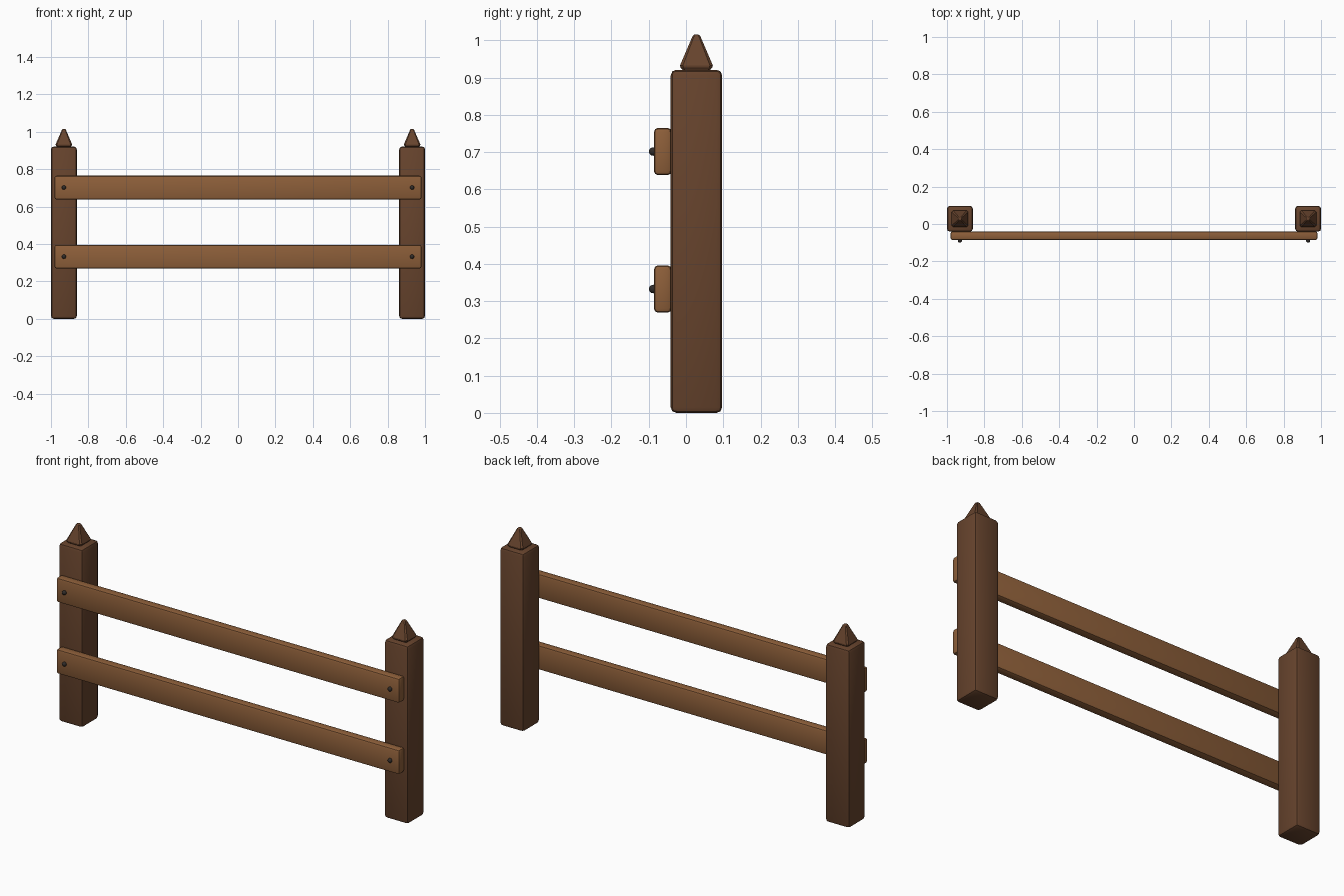
import bpy, bmesh

if "Cube" in bpy.data.objects:
    bpy.data.objects.remove(bpy.data.objects["Cube"])


def material(name, rgb):
    m = bpy.data.materials.new(name)
    m.diffuse_color = (*rgb, 1)
    m.use_nodes = True
    m.node_tree.nodes["Principled BSDF"].inputs["Base Color"].default_value = m.diffuse_color
    return m


DARK = material("dark_wood", (0.135, 0.057, 0.026))
LIGHT = material("light_wood", (0.27, 0.115, 0.042))
IRON = material("dark_iron", (0.03, 0.025, 0.022))


def finish(obj, name, mat):
    obj.name = name
    obj.data.materials.append(mat)
    bpy.ops.object.shade_smooth_by_angle(angle=0.52)


def bevelled_box(name, lo, hi, bevel, mat):
    center = [(a + b) / 2 for a, b in zip(lo, hi)]
    bpy.ops.mesh.primitive_cube_add(size=1, location=center)
    obj = bpy.context.object
    obj.scale = [b - a for a, b in zip(lo, hi)]
    bpy.ops.object.transform_apply(location=False, rotation=False, scale=True)
    mod = obj.modifiers.new("soft_edges", 'BEVEL')
    mod.width = bevel
    mod.segments = 2
    bpy.ops.object.modifier_apply(modifier=mod.name)
    finish(obj, name, mat)


def pointed_cap(name, x, y, mat):
    # stacked square rings with small corner chamfers: (half width, chamfer, z)
    rings = [(0.036, 0.005, 0.916), (0.038, 0.006, 0.922), (0.043, 0.008, 0.927),
             (0.044, 0.008, 0.933), (0.010, 0.004, 1.012), (0.006, 0.003, 1.015)]
    bm = bmesh.new()
    loops = []
    for h, c, z in rings:
        k = h - c
        pts = [(h, -k), (h, k), (k, h), (-k, h), (-h, k), (-h, -k), (-k, -h), (k, -h)]
        loops.append([bm.verts.new((px, py, z)) for px, py in pts])
    for a, b in zip(loops, loops[1:]):
        for i in range(8):
            j = (i + 1) % 8
            bm.faces.new((a[i], a[j], b[j], b[i]))
    bm.faces.new(loops[0][::-1])
    bm.faces.new(loops[-1])
    mesh = bpy.data.meshes.new(name)
    bm.to_mesh(mesh)
    bm.free()
    obj = bpy.data.objects.new(name, mesh)
    obj.location = (x, y, 0)
    bpy.context.collection.objects.link(obj)
    bpy.ops.object.select_all(action='DESELECT')
    obj.select_set(True)
    bpy.context.view_layer.objects.active = obj
    finish(obj, name, mat)


POST_X, POST_Y, HALF = 0.931, 0.028, 0.069
RAILS = {"lower": 0.3325, "upper": 0.7015}

# posts with pointed caps
for side, s in (("left", -1), ("right", 1)):
    x = s * POST_X
    bevelled_box(side + "_post", (x - HALF, POST_Y - HALF, 0),
                 (x + HALF, POST_Y + HALF, 0.921), 0.015, DARK)
    pointed_cap(side + "_post_cap", x, POST_Y, DARK)

# rails across the front, nailed at each post
for level, z in RAILS.items():
    bevelled_box(level + "_rail", (-0.981, -0.086, z - 0.0635),
                 (0.981, -0.039, z + 0.0635), 0.011, LIGHT)
    for side, s in (("left", -1), ("right", 1)):
        bpy.ops.mesh.primitive_uv_sphere_add(segments=12, ring_count=8, radius=0.0115,
                                             location=(s * POST_X, -0.088, z))
        finish(bpy.context.object, f"{level}_{side}_nail", IRON)
